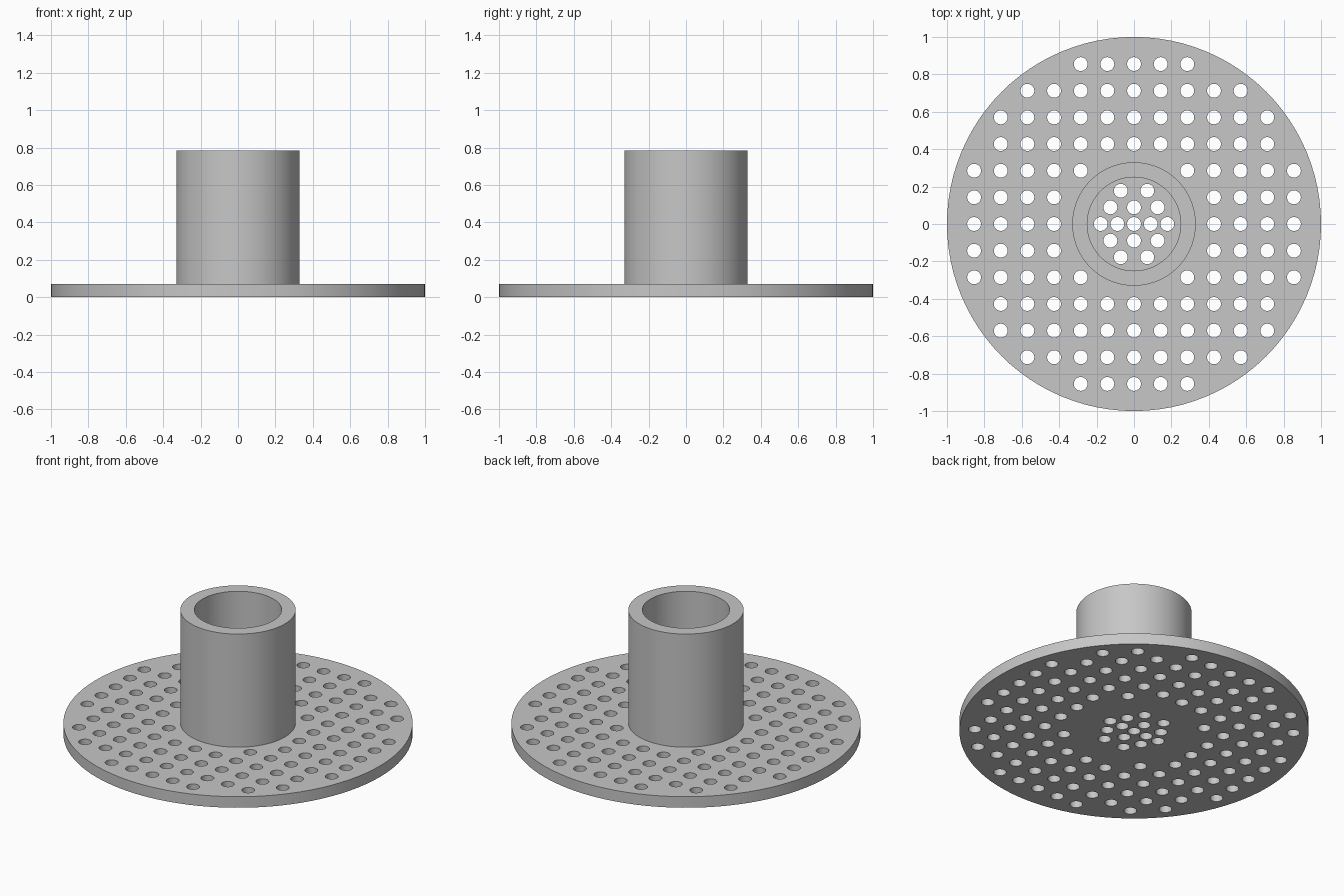
import bpy, bmesh, math
from mathutils import Matrix

cube = bpy.data.objects.get("Cube")
if cube:
    bpy.data.objects.remove(cube, do_unlink=True)

PLATE_TOP, TUBE_TOP = 0.07, 0.785
OUTER_R, INNER_R = 0.33, 0.25
PITCH, HOLE_R = 0.1425, 0.037

grey = bpy.data.materials.new("plain grey")
grey.use_nodes = True
colour = (0.57, 0.57, 0.57, 1)
grey.diffuse_color = colour
grey.node_tree.nodes["Principled BSDF"].inputs["Base Color"].default_value = colour


def make_object(name, bm):
    bmesh.ops.recalc_face_normals(bm, faces=bm.faces)
    mesh = bpy.data.meshes.new(name)
    bm.to_mesh(mesh)
    bm.free()
    mesh.materials.append(grey)
    obj = bpy.data.objects.new(name, mesh)
    bpy.context.collection.objects.link(obj)
    return obj


# Round plate with an upright tube, turned from one profile
profile = [(0, 0), (1, 0), (1, PLATE_TOP), (OUTER_R, PLATE_TOP), (OUTER_R, TUBE_TOP),
           (INNER_R, TUBE_TOP), (INNER_R, PLATE_TOP), (0, PLATE_TOP)]
bm = bmesh.new()
verts = [bm.verts.new((r, 0, z)) for r, z in profile]
edges = [bm.edges.new(pair) for pair in zip(verts, verts[1:])]
bmesh.ops.spin(bm, geom=verts + edges, cent=(0, 0, 0), axis=(0, 0, 1),
               angle=math.tau, steps=96, use_merge=False)
bmesh.ops.remove_doubles(bm, verts=bm.verts, dist=0.0005)
body = make_object("flanged_tube", bm)

# Square grid of holes on the plate, kept between two radii
holes = [(i * PITCH, j * PITCH) for i in range(-6, 7) for j in range(-6, 7)
         if 8 <= i * i + j * j <= 41]

# Cluster of drain holes inside the tube
for y, xs in ((0, (-0.178, -0.089, 0, 0.089, 0.178)),
              (0.089, (-0.126, 0, 0.126)), (0.178, (-0.071, 0.071))):
    for side in ((1, -1) if y else (1,)):
        holes += [(x, y * side) for x in xs]

# Drill every hole through the plate
bm = bmesh.new()
for x, y in holes:
    bmesh.ops.create_cone(bm, cap_ends=True, segments=32, radius1=HOLE_R, radius2=HOLE_R,
                          depth=0.3, matrix=Matrix.Translation((x, y, PLATE_TOP / 2)))
drill = make_object("hole_cutter", bm)
drill.hide_render = True
cut = body.modifiers.new("holes", 'BOOLEAN')
cut.operation = 'DIFFERENCE'
cut.solver = 'EXACT'
cut.object = drill

bpy.ops.object.select_all(action='DESELECT')
body.select_set(True)
bpy.context.view_layer.objects.active = body
bpy.ops.object.modifier_apply(modifier=cut.name)
bpy.data.objects.remove(drill, do_unlink=True)
bpy.ops.object.shade_smooth_by_angle(angle=math.radians(30))
